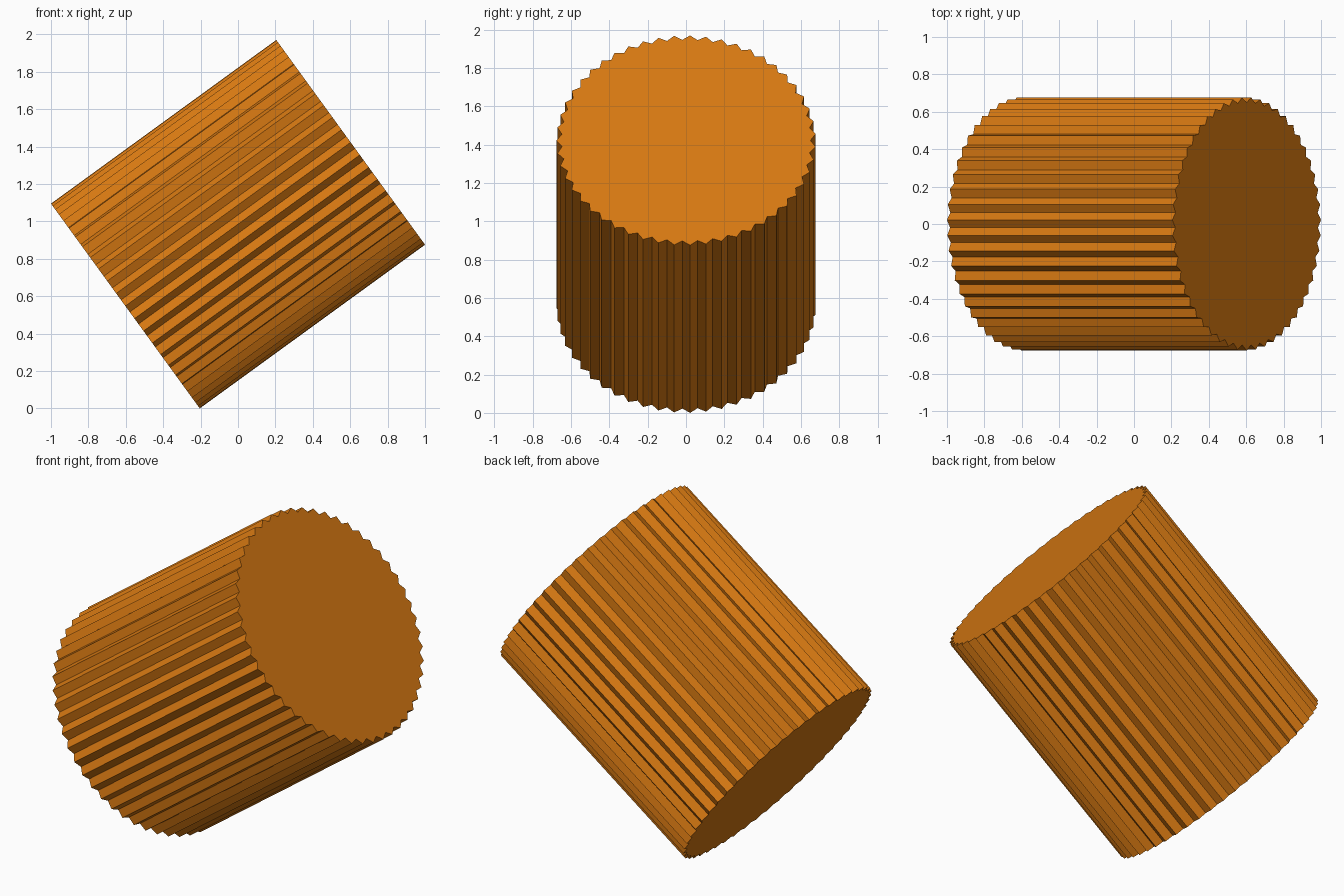
import bpy, bmesh, math
from mathutils import Matrix, Vector

if "Cube" in bpy.data.objects:
    bpy.data.objects.remove(bpy.data.objects["Cube"])

TEETH, R_PEAK, R_VALLEY = 51, 0.677, 0.649
LENGTH, TILT = 1.489, math.radians(36)
HOLE_SIDES, HOLE_R, HOLE_DEPTH = 8, 0.338, 0.75

orange = bpy.data.materials.new("orange")
orange.diffuse_color = (0.68, 0.19, 0.006, 1)
orange.use_nodes = True
orange.node_tree.nodes["Principled BSDF"].inputs["Base Color"].default_value = orange.diffuse_color

# Local +x is the long axis, the socket opens at -x
def ring(bm, count, radius, x, start=math.pi):
    verts = []
    for i in range(count):
        a = start + 2 * math.pi * i / count
        r = radius(i)
        verts.append(bm.verts.new((x, r * math.cos(a), r * math.sin(a))))
    return verts

def bridge(bm, a, b):
    n = len(a)
    for i in range(n):
        j = (i + 1) % n
        bm.faces.new((a[i], a[j], b[j], b[i]))

def edges_of(loop):
    n = len(loop)
    found = []
    for i in range(n):
        for e in loop[i].link_edges:
            if e.other_vert(loop[i]) == loop[(i + 1) % n]:
                found.append(e)
    return found

bm = bmesh.new()
tooth = lambda i: R_VALLEY if i % 2 else R_PEAK
back = ring(bm, 2 * TEETH, tooth, -LENGTH / 2)
front = ring(bm, 2 * TEETH, tooth, LENGTH / 2)

# Ridged side and plain end
bridge(bm, back, front)
bm.faces.new(front)

# Octagonal socket with a closed floor
rim = ring(bm, HOLE_SIDES, lambda i: HOLE_R, -LENGTH / 2)
floor = ring(bm, HOLE_SIDES, lambda i: HOLE_R, -LENGTH / 2 + HOLE_DEPTH)
bridge(bm, rim, floor)
bm.faces.new(floor)

# Flat end around the socket
bmesh.ops.bridge_loops(bm, edges=edges_of(back) + edges_of(rim))
bmesh.ops.recalc_face_normals(bm, faces=bm.faces)

# Tilt the axis upward, stand on the ground and centre
bmesh.ops.transform(bm, matrix=Matrix.Rotation(-TILT, 4, 'Y'), verts=bm.verts)
lo = Vector([min(v.co[k] for v in bm.verts) for k in range(3)])
hi = Vector([max(v.co[k] for v in bm.verts) for k in range(3)])
mid = (lo + hi) / 2
bmesh.ops.translate(bm, vec=(-mid.x, -mid.y, -lo.z), verts=bm.verts)

mesh = bpy.data.meshes.new("ridged_knob")
bm.to_mesh(mesh)
bm.free()
mesh.materials.append(orange)
knob = bpy.data.objects.new("ridged_knob", mesh)
bpy.context.collection.objects.link(knob)
